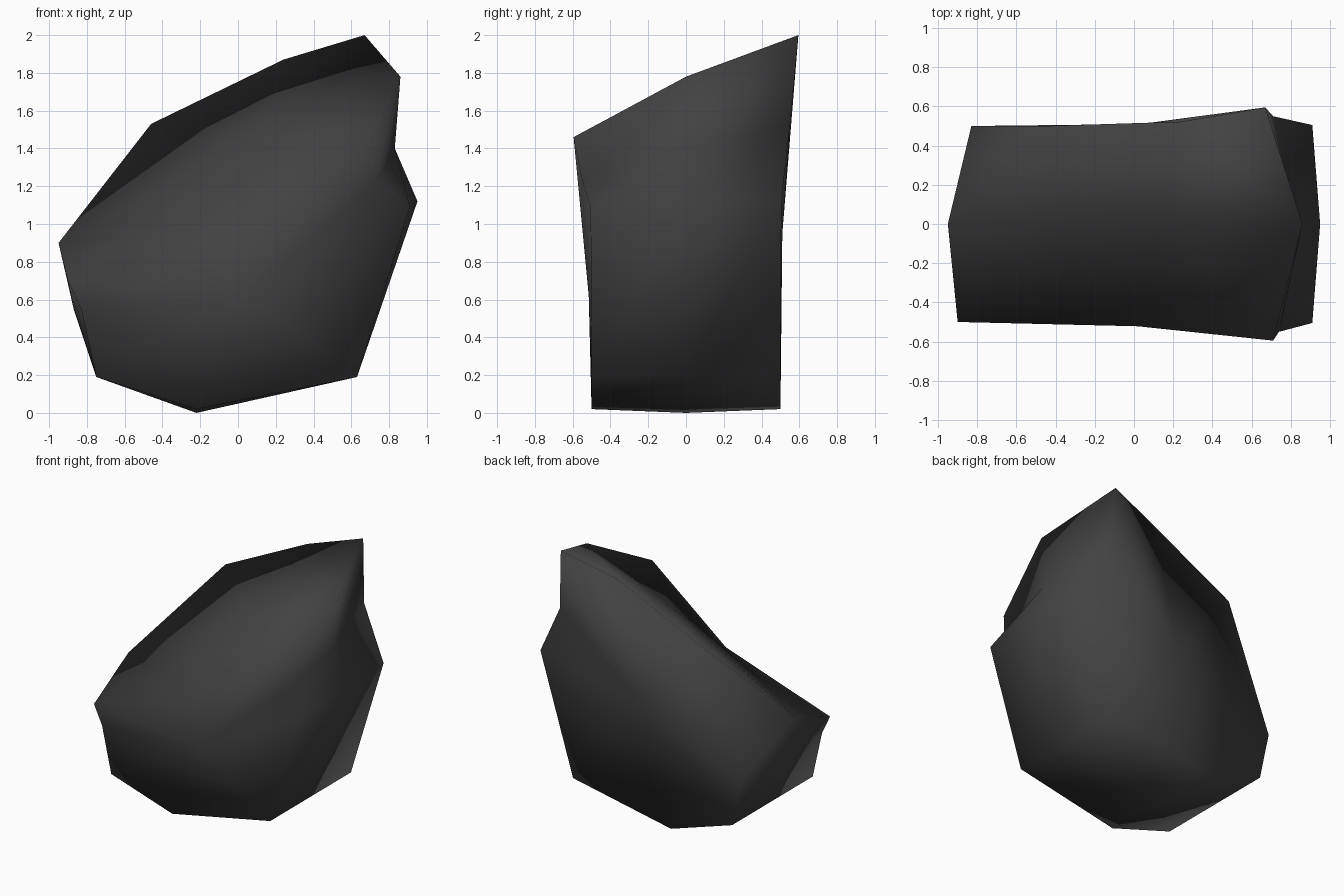
import bpy, bmesh

if "Cube" in bpy.data.objects:
    bpy.data.objects.remove(bpy.data.objects["Cube"])

# One dark stone colour
stone = bpy.data.materials.new("dark_stone")
stone.diffuse_color = (0.055, 0.055, 0.055, 1)
stone.use_nodes = True
stone.node_tree.nodes["Principled BSDF"].inputs["Base Color"].default_value = stone.diffuse_color

# Three x,z outlines of the rock, same order in each:
# bottom, low right, right, notch, top right, top, top left, left, low left
front = [(-.22, .02), (.63, .19), (.91, 1.09), (.74, 1.23), (.71, 1.46),
         (.02, .99), (-.90, .70), (-.83, .55), (-.75, .19)]
middle = [(-.22, 0), (.63, .19), (.95, 1.12), (.83, 1.40), (.86, 1.78),
          (.13, 1.48), (-.95, .90), (-.87, .55), (-.75, .19)]
back = [(-.22, .02), (.63, .19), (.91, 1.12), (.71, 1.52), (.67, 2.0),
        (.24, 1.87), (-.46, 1.53), (-.83, .57), (-.75, .19)]
# How far front and back bulge outward at each outline point
bulge = [0, 0, .005, .05, .095, .022, 0, 0, 0]

bm = bmesh.new()


def ring(outline, side):
    return [bm.verts.new((x, side * (.5 + b), z)) for (x, z), b in zip(outline, bulge)]


rings = [ring(front, -1), ring(middle, 0), ring(back, 1)]

# Skin between the outlines
for a, b in zip(rings, rings[1:]):
    for i in range(len(a)):
        j = (i + 1) % len(a)
        bm.faces.new((a[i], a[j], b[j], b[i]))

# Front and back closed with a fan round a centre point
for loop, centre in ((rings[0], (.03, -.515, .62)), (rings[2], (.03, .51, .95))):
    c = bm.verts.new(centre)
    for i in range(len(loop)):
        bm.faces.new((loop[i], loop[(i + 1) % len(loop)], c))

bmesh.ops.recalc_face_normals(bm, faces=bm.faces)
for f in bm.faces:
    f.smooth = True

mesh = bpy.data.meshes.new("rock")
bm.to_mesh(mesh)
bm.free()
mesh.materials.append(stone)
rock = bpy.data.objects.new("rock", mesh)
bpy.context.collection.objects.link(rock)
